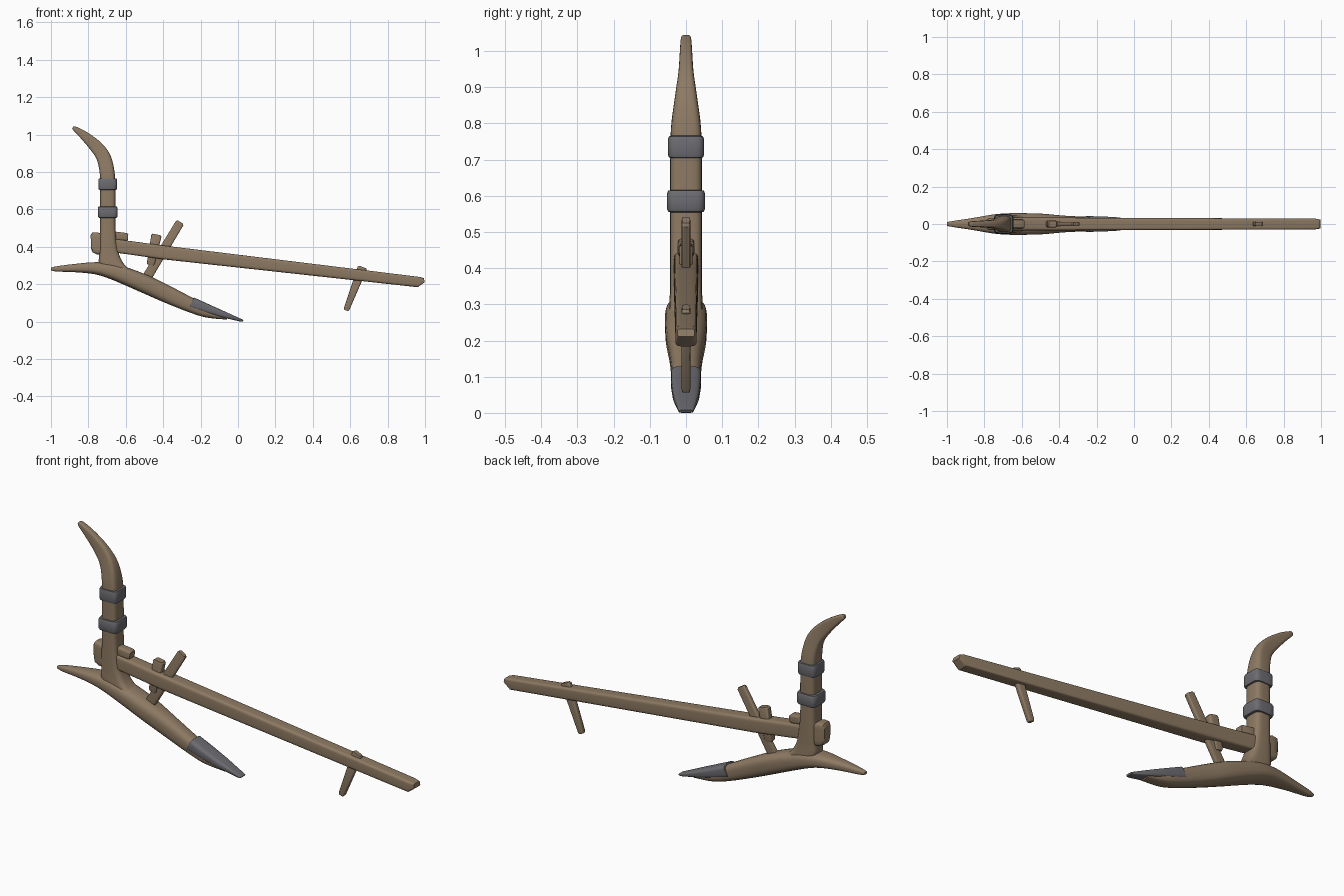
import bpy, bmesh, math
from mathutils import Vector


def material(name, rgb):
    m = bpy.data.materials.new(name)
    m.diffuse_color = (*rgb, 1)
    return m


WOOD = material("weathered wood", (0.27, 0.195, 0.125))
IRON = material("dull iron", (0.15, 0.15, 0.165))


def spline(st, steps):
    """Catmull-Rom interpolation of the stations."""
    v = [Vector(s) for s in st]
    out = []
    for i in range(len(v) - 1):
        a, b, c, d = v[max(i - 1, 0)], v[i], v[i + 1], v[min(i + 2, len(v) - 1)]
        for k in range(steps):
            t = k / steps
            out.append(0.5 * (2 * b + (c - a) * t + (2 * a - 5 * b + 4 * c - d) * t * t
                              + (3 * b - a - 3 * c + d) * t ** 3))
    return out + [v[-1]]


def loft(name, st, mat, power=4, steps=1, sides=24):
    """Skin rounded sections; station = (x0, z0, x1, z1, half width in y)."""
    if steps > 1:
        st = spline(st, steps)
    bm = bmesh.new()
    rings = []
    for x0, z0, x1, z1, w in st:
        ring = []
        for k in range(sides):
            a = 2 * math.pi * (k + 0.5) / sides
            c, s = math.cos(a), math.sin(a)
            u = math.copysign(abs(c) ** (2 / power), c)
            h = 0.5 + 0.5 * math.copysign(abs(s) ** (2 / power), s)
            ring.append(bm.verts.new((x0 + (x1 - x0) * h, u * w, z0 + (z1 - z0) * h)))
        rings.append(ring)
    for r, q in zip(rings, rings[1:]):
        for k in range(sides):
            j = (k + 1) % sides
            bm.faces.new((r[k], r[j], q[j], q[k]))
    bm.faces.new(rings[0])
    bm.faces.new(rings[-1])
    bmesh.ops.recalc_face_normals(bm, faces=bm.faces)
    me = bpy.data.meshes.new(name)
    bm.to_mesh(me)
    bm.free()
    me.materials.append(mat)
    me.polygons.foreach_set("use_smooth", [True] * len(me.polygons))
    me.set_sharp_from_angle(angle=math.radians(35))
    ob = bpy.data.objects.new(name, me)
    bpy.context.collection.objects.link(ob)
    return ob


def bar(name, a, b, ta, tb, w, mat=WOOD, end=0.008, power=5):
    """Straight bar from a to b in the xz plane with softened ends."""
    a, b = Vector(a), Vector(b)
    d = (b - a).normalized()
    n = Vector((-d.y, d.x))
    L = (b - a).length
    st = []
    for s, k in ((0, 0.75), (end, 1), (L - end, 1), (L, 0.75)):
        p = a + d * s
        t = (ta + (tb - ta) * s / L) * 0.5 * k
        lo, hi = p - n * t, p + n * t
        st.append((lo.x, lo.y, hi.x, hi.y, w * (0.5 + k / 2)))
    return loft(name, st, mat, power)


# Curved sole with its tail, running forward under the share
loft("sole", [
    (-1.0, 0.275, -1.0, 0.288, 0.010), (-0.97, 0.268, -0.97, 0.296, 0.016),
    (-0.87, 0.264, -0.87, 0.309, 0.031), (-0.77, 0.254, -0.76, 0.318, 0.049),
    (-0.70, 0.234, -0.67, 0.311, 0.057), (-0.61, 0.197, -0.57, 0.282, 0.058),
    (-0.51, 0.153, -0.47, 0.243, 0.055), (-0.40, 0.105, -0.36, 0.189, 0.045),
    (-0.27, 0.053, -0.24, 0.126, 0.039), (-0.17, 0.022, -0.15, 0.080, 0.036),
    (-0.06, 0.011, -0.05, 0.030, 0.024)], WOOD, 2.8, 4)

# Upright handle flaring into the sole, with a swept-back grip
loft("handle", [
    (-0.70, 0.25, -0.50, 0.235, 0.048), (-0.742, 0.31, -0.59, 0.288, 0.046),
    (-0.742, 0.36, -0.63, 0.345, 0.044), (-0.74, 0.42, -0.648, 0.42, 0.044),
    (-0.737, 0.52, -0.655, 0.52, 0.044), (-0.737, 0.66, -0.655, 0.66, 0.044),
    (-0.738, 0.78, -0.658, 0.785, 0.042), (-0.755, 0.865, -0.68, 0.885, 0.030),
    (-0.79, 0.92, -0.728, 0.953, 0.021), (-0.845, 0.985, -0.80, 1.008, 0.017),
    (-0.878, 1.02, -0.865, 1.042, 0.014), (-0.887, 1.031, -0.882, 1.042, 0.008)],
    WOOD, 4, 4)

# Iron bands on the handle
for label, z, grow in (("lower_band", 0.585, 0.012), ("upper_band", 0.735, 0.009)):
    loft(label, [(-0.738 - g, z + dz, -0.655 + g, z + dz, 0.041 + g)
                 for dz, g in ((-0.031, 0.0), (-0.029, grow * 0.7), (-0.021, grow),
                               (0.021, grow), (0.029, grow * 0.7), (0.031, 0.0))],
         IRON, 5)

# Long draught beam with a rounded head behind the handle
loft("beam", [
    (-0.785, 0.39, -0.788, 0.462, 0.024), (-0.778, 0.37, -0.78, 0.476, 0.030),
    (-0.755, 0.36, -0.755, 0.478, 0.033), (-0.725, 0.358, -0.725, 0.468, 0.034),
    (-0.69, 0.374, -0.68, 0.445, 0.034), (-0.40, 0.333, -0.39, 0.406, 0.034),
    (0.961, 0.184, 0.972, 0.239, 0.029), (0.998, 0.211, 0.994, 0.232, 0.024)],
    WOOD, 6)

# Wedges locking the beam, diagonal brace and front peg
bar("handle_wedge", (-0.72, 0.464), (-0.588, 0.452), 0.05, 0.042, 0.023)
bar("brace", (-0.50, 0.215), (-0.308, 0.533), 0.052, 0.046, 0.012)
bar("brace_wedge", (-0.468, 0.302), (-0.435, 0.466), 0.042, 0.056, 0.018)
bar("front_peg", (0.578, 0.06), (0.667, 0.292), 0.03, 0.052, 0.012)

# Iron share capping the nose of the sole
loft("share", [
    (-0.265, 0.072, -0.235, 0.129, 0.042), (-0.19, 0.052, -0.165, 0.097, 0.041),
    (-0.10, 0.026, -0.085, 0.061, 0.036), (0.015, 0.0, 0.025, 0.011, 0.021),
    (0.025, 0.001, 0.03, 0.008, 0.018)], IRON, 4)
